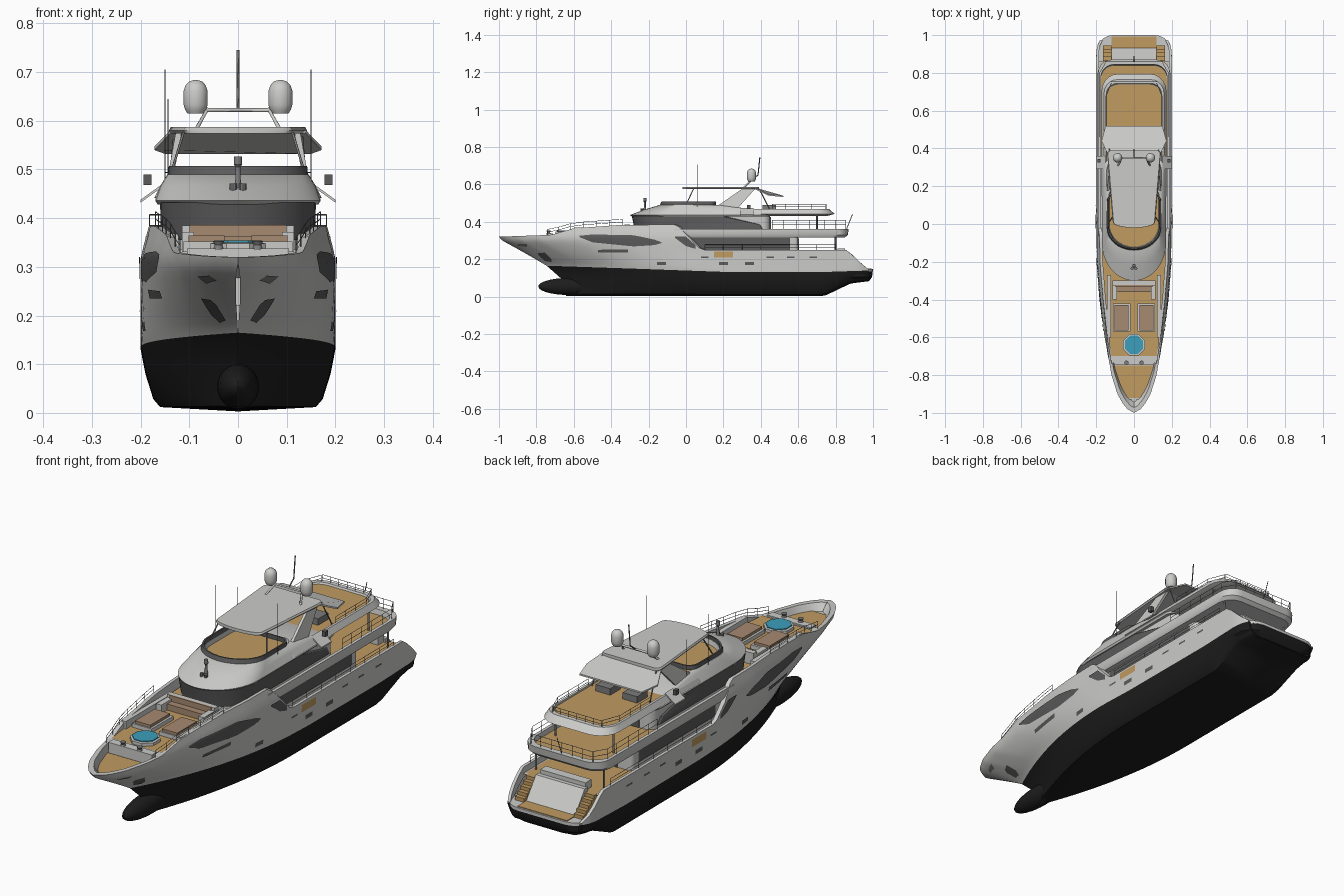
import bpy, bmesh, math
from mathutils import Vector, Matrix

if "Cube" in bpy.data.objects:
    bpy.data.objects.remove(bpy.data.objects["Cube"])

def material(name, r, g, b):
    m = bpy.data.materials.new(name)
    m.diffuse_color = (r, g, b, 1)
    m.use_nodes = True
    m.node_tree.nodes["Principled BSDF"].inputs["Base Color"].default_value = m.diffuse_color
    return m

WHITE = material("white_gelcoat", .60, .60, .59)
BLACK = material("black_antifouling", .012, .012, .012)
GLASS = material("dark_glass", .105, .105, .105)
TEAK = material("teak", .53, .325, .12)
PAD = material("tan_cushion", .38, .255, .165)
WATER = material("pool_blue", .045, .35, .50)
METAL = material("grey_metal", .20, .20, .20)

def finish(name, bm, mats, angle=.6):
    bmesh.ops.remove_doubles(bm, verts=bm.verts, dist=1e-5)
    bmesh.ops.recalc_face_normals(bm, faces=bm.faces)
    me = bpy.data.meshes.new(name)
    bm.to_mesh(me)
    bm.free()
    for m in mats:
        me.materials.append(m)
    me.shade_smooth()
    me.set_sharp_from_angle(angle=angle)
    ob = bpy.data.objects.new(name, me)
    bpy.context.collection.objects.link(ob)
    return ob

def table(t, v):
    if v <= t[0][0]: return t[0][1]
    for (a, p), (b, q) in zip(t, t[1:]):
        if v <= b: return p + (q - p) * (v - a) / (b - a)
    return t[-1][1]

def loft(name, rings, mat, caps=(True, True)):
    bm = bmesh.new()
    vs = [[bm.verts.new(p) for p in r] for r in rings]
    n = len(rings[0])
    for a, b in zip(vs, vs[1:]):
        for i in range(n):
            bm.faces.new((a[i], a[(i+1) % n], b[(i+1) % n], b[i]))
    if caps[0]: bm.faces.new(vs[0])
    if caps[1]: bm.faces.new(vs[-1])
    return finish(name, bm, [mat])

def plan(f, b, w, z, nose=.15, tail=.04, wb=None):
    """Deck outline: elliptic front, rounded stern corners."""
    wb = w if wb is None else wb
    q = math.pi / 2
    h = [(w*math.sin(q*i/10), f + nose*(1-math.cos(q*i/10))) for i in range(11)]
    h += [(wb-tail+tail*math.cos(q*i/5), b-tail+tail*math.sin(q*i/5)) for i in range(6)]
    return [(x, y, z) for x, y in h] + [(-x, y, z) for x, y in h[:0:-1]]

def slab(name, f, b, w, z0, z1, mat, **k):
    return loft(name, [plan(f, b, w, z0, **k), plan(f, b, w, z1, **k)], mat)

def box(name, x, y, z, mat, mirror=False):
    """x, y, z are (low, high) pairs."""
    bm = bmesh.new()
    for s in ((1, -1) if mirror else (1,)):
        g = bmesh.ops.create_cube(bm, size=1)["verts"]
        for v in g:
            v.co = Vector((s*(x[0]+(x[1]-x[0])*(v.co.x+.5)), y[0]+(y[1]-y[0])*(v.co.y+.5), z[0]+(z[1]-z[0])*(v.co.z+.5)))
    return finish(name, bm, [mat])

def lathe(name, c, prof, mat, n=20, xs=(1,)):
    for s in xs:
        loft(name, [[(s*c[0]+r*math.cos(2*math.pi*(i+.5)/n), c[1]+r*math.sin(2*math.pi*(i+.5)/n), c[2]+z)
                     for i in range(n)] for r, z in prof], mat)

def tubes(name, paths, r, mat):
    cu = bpy.data.curves.new(name, 'CURVE')
    cu.dimensions = '3D'
    cu.bevel_depth, cu.bevel_resolution, cu.use_fill_caps = r, 0, True
    for p in paths:
        s = cu.splines.new('POLY')
        s.points.add(len(p)-1)
        for q, c in zip(s.points, p): q.co = (*c, 1)
    cu.materials.append(mat)
    bpy.context.collection.objects.link(bpy.data.objects.new(name, cu))

def both(paths):
    return paths + [[(-x, y, z) for x, y, z in p] for p in paths]

def rail(name, path, h, mirror=True):
    ps = [[(x, y, z+h*k) for x, y, z in path] for k in (.5, 1)]
    ps += [[(x, y, z), (x, y, z+h)] for x, y, z in path]
    tubes(name, both(ps) if mirror else ps, .0012, METAL)

# ---- hull shape rules
STEM = [(0, -.64), (.1, -.67), (.165, -.745), (.3, -.985), (.32, -1)]
FULL = [(0, 0), (.02, .035), (.05, .06), (.1, .088), (.2, .12), (.4, .156), (.6, .18), (.8, .196), (1, .2)]
PAINT = [(-.75, .165), (-.3, .15), (.2, .132), (.7, .13), (1, .14)]
SHEER = [(-1, .32), (-.72, .33), (-.6, .365), (-.35, .383), (-.05, .385), (.08, .25), (.86, .25), (.97, .147), (1, .146)]
KEEL = [(-.5, .003), (.74, .003), (.88, .07), (1, .085)]

def hull_x(y, z):
    s = max(0, y - table(STEM, z))
    k = min(1, max(0, (z-.165)/.14))
    w = (1-k)*.2*(1-(1-min(1, s/.8))**2) + k*table(FULL, s)
    w -= max(0, z-.32)*.25*min(1, s*2)
    return max(0, w*(1 - .12*max(0, (y-.88)/.1)**3))

# ---- hull: half sections lofted from stem to stern
LOW = [(0, 0), (.07, .8), (.2, .87), (.6, .95), (1, 1)]
N, UP = 80, 9
def hull_row(j, i):
    t = (i/N)**1.25
    low, inner = j < len(LOW), j - len(LOW) - UP
    f = LOW[j][0] if low else min(1, (j-len(LOW)+1)/UP)
    b = table(STEM, .165*f if low else .165+.155*f)
    y = b + (.975-b)*t
    p = table(PAINT, y)
    if low:
        z = table(KEEL, y)*(1-f) + p*f
        return hull_x(y, z)*LOW[j][1], y, z
    z = p + (table(SHEER, y)-p)*f
    x = hull_x(y, z)
    if inner >= 0:
        y += .02*(1-t)
        if inner: z = max(p, z-.045)
        x = max(0, min(x, hull_x(y, z)) - .014)
        if inner and x == 0: y = max(y, table(STEM, z)+.015)
    return x, y, z
bm = bmesh.new()
J = len(LOW)+UP+2
for s in (1, -1):
    g = [[bm.verts.new((s*x, y, z)) for x, y, z in (hull_row(j, i) for j in range(J))] for i in range(N+1)]
    for i in range(N):
        for j in range(J-1):
            bm.faces.new((g[i][j], g[i+1][j], g[i+1][j+1], g[i][j+1])).material_index = int(j < len(LOW)-1)
    e = [v for v in g[N][:len(LOW)]]
    m = bm.verts.new((0, .975, e[-1].co.z))
    bm.faces.new(e + [m]).material_index = 1
finish("hull", bm, [WHITE, BLACK], .7)
bm = bmesh.new()
bmesh.ops.create_uvsphere(bm, u_segments=24, v_segments=14, radius=1,
                          matrix=Matrix.Translation((0, -.62, .054)) @ Matrix.Diagonal((.043, .17, .046, 1)))
finish("bulb", bm, [BLACK])

def strip(name, pts, mat, xf=hull_x, off=.003):
    """Thin plates on both sides; pts are (y, low z, high z)."""
    bm = bmesh.new()
    lo, hi = [(p[0], p[1]) for p in pts], [(p[0], p[2]) for p in pts]
    for s in (1, -1):
        g = []
        for i in range(25):
            y = pts[0][0] + (pts[-1][0]-pts[0][0])*i/24
            a, b = table(lo, y), table(hi, y)
            g.append([bm.verts.new((s*(xf(y, z)+off), y, z)) for z in (a+(b-a)*k/5 for k in range(6))])
        for a, b in zip(g, g[1:]):
            for k in range(5): bm.faces.new((a[k], b[k], b[k+1], a[k+1]))
    finish(name, bm, [mat])

# ---- hull windows, vents, ports, anchor pockets
strip("bow_window", [(-.57, .318, .325), (-.5, .29, .332), (-.28, .268, .328), (-.17, .275, .305), (-.13, .286, .29)], GLASS)
strip("mid_window", [(-.06, .315, .32), (0, .27, .32), (.05, .255, .275)], GLASS)
strip("hull_vent", [(-.47, .235, .25), (-.31, .235, .253)], GLASS)
for y in (-.13, .2, .34):
    strip("porthole", [(y-.024, .168, .186), (y+.024, .168, .186)], GLASS)
for y in (.1, .45, .56, .68):
    strip("scupper", [(y-.02, .207, .215), (y+.02, .207, .215)], GLASS)
strip("anchor_pocket", [(-.79, .222, .232), (-.755, .19, .235), (-.72, .185, .2)], GLASS)
strip("bow_light", [(-.9, .272, .282), (-.85, .265, .28)], METAL)
strip("side_gate", [(.15, .208, .24), (.25, .208, .24)], TEAK)

# ---- decks inside the hull
def deck(name, y0, y1, z, inset, mat):
    bm = bmesh.new()
    rows = []
    for i in range(31):
        y = y0 + (y1-y0)*i/30
        x = max(.002, hull_x(y, z)-inset)
        rows.append((bm.verts.new((-x, y, z)), bm.verts.new((x, y, z))))
    for a, b in zip(rows, rows[1:]): bm.faces.new((a[0], a[1], b[1], b[0]))
    finish(name, bm, [mat])
deck("bow_deck_base", -.96, -.7, .292, .008, WHITE)
deck("bow_deck", -.92, -.75, .295, .016, TEAK)
deck("foredeck_base", -.735, -.05, .332, .004, WHITE)
deck("foredeck", -.70, -.1, .335, .016, TEAK)
deck("main_deck_base", -.1, .86, .223, .006, WHITE)
deck("main_deck", -.1, .85, .225, .022, TEAK)
deck("stern_base", .84, .975, .142, .002, WHITE)
box("foredeck_step", (-.105, .105), (-.745, -.71), (.29, .338), WHITE)

# ---- foredeck furniture
box("foredeck_coaming", (.122, .142), (-.6, -.27), (.33, .368), WHITE, True)
box("sunpad_base", (.018, .112), (-.57, -.42), (.33, .352), WHITE, True)
box("sunpad", (.028, .102), (-.565, -.43), (.35, .364), PAD, True)
box("sofa_back", (-.115, .115), (-.325, -.3), (.33, .385), WHITE)
box("sofa_seat", (-.1, .1), (-.36, -.325), (.33, .362), PAD)
box("sofa_arm", (.09, .115), (-.4, -.32), (.33, .372), WHITE, True)
box("sofa_cushion", (-.1, .1), (-.33, -.322), (.36, .386), PAD)
lathe("hot_tub", (0, -.64, .33), [(.062, 0), (.062, .018), (.05, .02)], WHITE, 8)
lathe("hot_tub_water", (0, -.64, .35), [(.053, 0), (.053, .004)], WATER, 8)
lathe("windlass", (.04, -.735, .335), [(.012, 0), (.008, .01), (.012, .018)], METAL, 12, (1, -1))
rail("bow_rail", [(hull_x(y, .35)-.008, y, table(SHEER, y)) for y in (-.74, -.68, -.62, -.55, -.48, -.41, -.34)], .03)

# ---- stern: garage door, stairs, swim platform
k = dict(nose=.01, tail=.08, wb=.192)
slab("swim_platform", .9, 1.0, .192, .134, .147, WHITE, **k)
loft("stern_underside", [plan(.88, .98, .165, .084, **dict(k, wb=.165)), plan(.88, .995, .19, .105, **k),
                         plan(.88, .998, .192, .135, **k)], BLACK)
box("platform_teak", (-.12, .12), (.93, .992), (.146, .15), TEAK)
loft("garage_door", [[(s*.118, y, z) for s, y, z in ((-1, .935, .147), (1, .935, .147), (1, .868, .24), (-1, .868, .24))],
                     [(s*.118, y, z) for s, y, z in ((-1, .85, .147), (1, .85, .147), (1, .845, .24), (-1, .845, .24))]], WHITE)
for i in range(5):
    box("stern_step", (.12, .165), (.85, .945-.019*i), (.14, .163+.0155*i), TEAK, True)
box("aft_sofa", (-.11, .11), (.81, .85), (.225, .258), WHITE)

# ---- main saloon and upper deck with its bulwark
slab("main_saloon", -.08, .6, .16, .22, .325, WHITE, nose=.03, tail=.02)
slab("saloon_windows", .02, .56, .163, .25, .312, GLASS, nose=.01, tail=.01)
box("saloon_door", (-.09, .09), (.595, .604), (.226, .31), GLASS)
k = dict(nose=.06, tail=.07)
loft("upper_deck", [plan(-.12, .85, .184, .316, **k), plan(-.12, .865, .192, .33, **k), plan(-.12, .87, .19, .362, **k),
                    plan(-.11, .845, .176, .362, **k), plan(-.11, .84, .176, .338, **k)], WHITE)
slab("upper_deck_teak", .3, .838, .174, .336, .341, TEAK, nose=.03, tail=.07)
tubes("deck_pillar", both([[(.165, .8, .225), (.165, .8, .32)], [(.14, .7, .34), (.14, .7, .435)]]), .005, METAL)
rail("upper_rail", [(.182, y, .362) for y in (.46, .52, .59, .66, .74, .8)] + [(.15, .855, .362)], .045)
rail("upper_aft_rail", [(x*.05, .858, .362) for x in range(-3, 4)], .045, False)
rail("main_rail", [(.193, y, .25) for y in (.1, .2, .3, .4, .5, .6, .7, .8)], .028)
tubes("flag_staff", [[(0, .85, .34), (0, .89, .44)]], .002, METAL)

# ---- wheelhouse and wrap-around glass
slab("wheelhouse", -.27, .45, .152, .335, .435, WHITE)
loft("wheelhouse_glass", [plan(-.275, .42, .158, .355, tail=.02), plan(-.28, .4, .159, .385, tail=.02),
                          plan(-.29, .2, .160, .432, tail=.02)], GLASS)
box("sky_lounge_door", (-.09, .09), (.446, .454), (.342, .425), GLASS)

# ---- visor and flybridge well
loft("flybridge_body", [plan(-.29, .45, .165, .428, nose=.2), plan(-.3, .45, .17, .436, nose=.2),
                        plan(-.22, .35, .16, .466, nose=.18), plan(-.14, .2, .145, .49, nose=.12),
                        plan(-.127, .19, .133, .49, nose=.12), plan(-.122, .185, .131, .468, nose=.12)], WHITE)
slab("flybridge_teak", -.121, .184, .13, .467, .471, TEAK, nose=.12)
loft("windscreen", [plan(-.14, .16, .144, .488, nose=.12), plan(-.132, .16, .142, .507, nose=.12),
                    plan(-.126, .155, .136, .507, nose=.12), plan(-.128, .155, .134, .488, nose=.12)], GLASS, (False, False))
loft("sun_deck", [plan(.1, .76, .15, .432, nose=.05, tail=.06), plan(.1, .795, .172, .442, nose=.05, tail=.09),
                  plan(.1, .765, .158, .468, nose=.05, tail=.07), plan(.11, .745, .147, .468, nose=.05, tail=.06),
                  plan(.11, .74, .146, .458, nose=.05, tail=.06)], WHITE)
slab("sun_deck_teak", .2, .738, .145, .457, .462, TEAK, nose=.02, tail=.06)
rail("sun_rail", [(.15, y, .466) for y in (.46, .53, .6, .67)] + [(.12, .745, .466)], .028)
rail("sun_aft_rail", [(x*.04, .753, .466) for x in range(-3, 4)], .028, False)
box("sun_seat", (.03, .1), (.41, .48), (.46, .49), METAL, True)
box("wing_light", (.178, .194), (.325, .345), (.468, .49), GLASS, True)
loft("wing_plate_left", [[(-x, y, z) for x, z in ((.15, .468), (.2, .432), (.2, .438), (.15, .474))] for y in (.29, .36)], WHITE)
loft("wing_plate_right", [[(x, y, z) for x, z in ((.15, .468), (.2, .432), (.2, .438), (.15, .474))] for y in (.29, .36)], WHITE)

# ---- hardtop, sloped awning and legs
loft("hardtop", [plan(-.02, .39, w, z, nose=.03, tail=.02, wb=wb) for w, wb, z in
                 ((.108, .138, .574), (.112, .142, .58), (.108, .138, .587))], WHITE)
loft("awning", [[(s*x, y, z+d) for s, x, y, z in ((-1, .135, .36, .578), (1, .135, .36, .578), (1, .172, .44, .54),
                 (1, .15, .52, .532), (-1, .15, .52, .532), (-1, .172, .44, .54))] for d in (0, .007)], WHITE)
for s in (1, -1):
    loft("hardtop_leg", [[(s*(x+d), y, z) for x, y, z in ((.148, .14, .465), (.128, .3, .576), (.128, .37, .576), (.148, .27, .465))]
                         for d in (0, -.012)], WHITE)
tubes("hardtop_strut", both([[(.138, .0, .49), (.112, .04, .576)], [(.14, .45, .46), (.13, .39, .578)]]), .003, METAL)

# ---- mast, domes, antennas, searchlight
tubes("mast_arch", [[(-.085, .31, .584), (-.064, .35, .622), (.064, .35, .622), (.085, .31, .584)]], .005, WHITE)
tubes("mast", [[(0, .35, .622), (0, .385, .65), (0, .395, .745)]], .003, METAL)
tubes("dome_bracket", both([[(.062, .35, .622), (.087, .35, .622)]]), .005, WHITE)
lathe("radar_dome", (.087, .35, .615), [(.017, 0), (.022, .008), (.025, .018), (.025, .046), (.021, .058), (.013, .066), (.003, .069)], WHITE, 20, (1, -1))
tubes("whip_antenna", both([[(.15, .06, .445), (.15, .06, .705)]]) + [[(-.144, .2, .46), (-.144, .2, .645)]], .0008, METAL)
lathe("searchlight", (0, -.22, .455), [(.012, 0), (.006, .02), (.005, .05), (.009, .055), (.008, .072)], METAL, 12)
lathe("horn", (.01, -.235, .455), [(.008, 0), (.008, .016)], METAL, 10, (1, -1))
